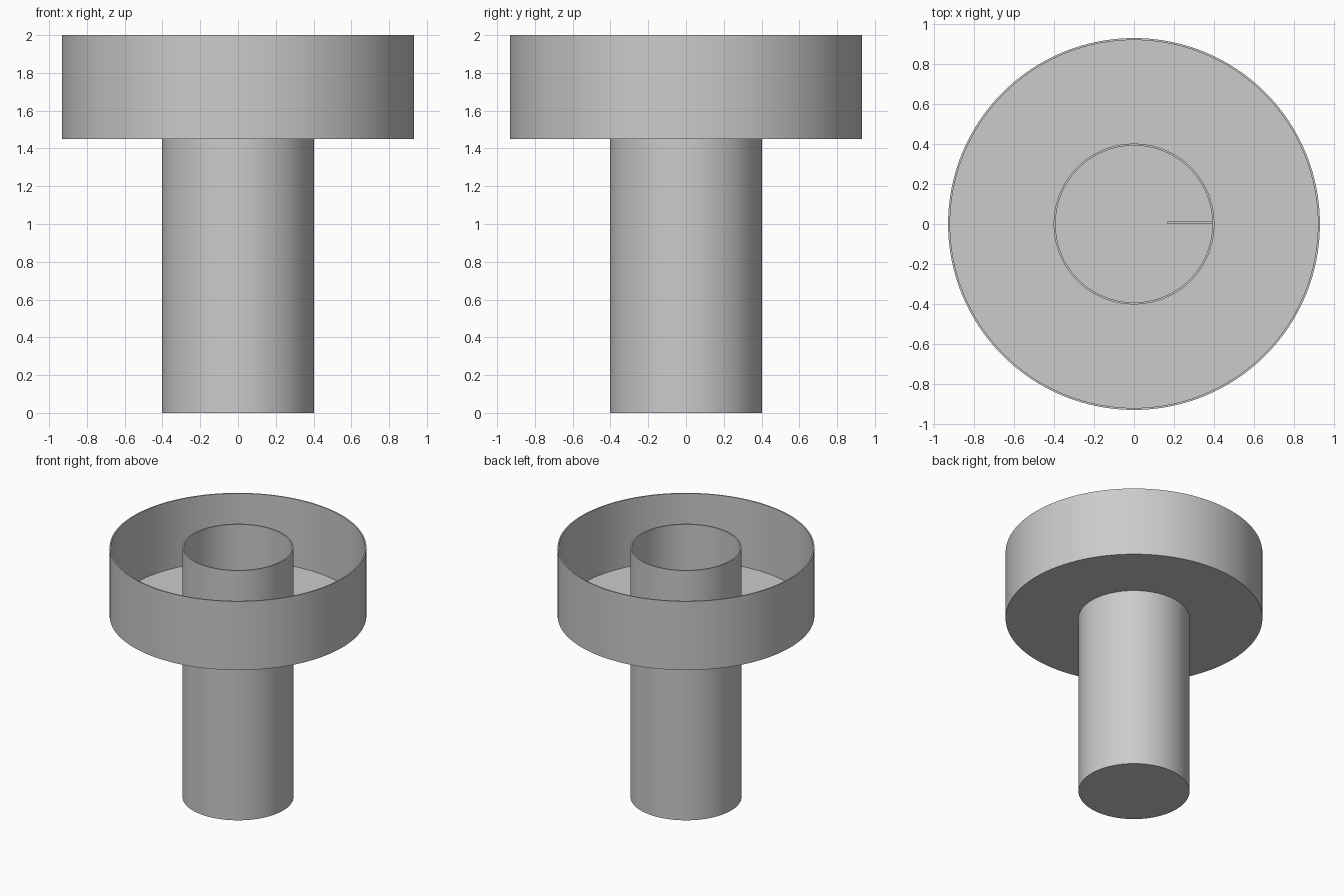
import bpy
import bmesh
import math

cube = bpy.data.objects.get("Cube")
if cube:
    bpy.data.objects.remove(cube)

SEGMENTS = 128
WALL = 0.01
TOP = 2.0
BOWL_BASE = 1.45
BOWL_R = 0.932
TUBE_R = 0.403

grey = bpy.data.materials.new("light grey")
grey.use_nodes = True
colour = (0.6, 0.6, 0.6, 1)
grey.diffuse_color = colour
grey.node_tree.nodes["Principled BSDF"].inputs["Base Color"].default_value = colour


def finish(name, bm):
    """Turn a bmesh into a grey object with sharp-edged smooth shading."""
    bmesh.ops.remove_doubles(bm, verts=bm.verts, dist=1e-5)
    bmesh.ops.recalc_face_normals(bm, faces=bm.faces)
    mesh = bpy.data.meshes.new(name)
    bm.to_mesh(mesh)
    bm.free()
    mesh.materials.append(grey)
    obj = bpy.data.objects.new(name, mesh)
    bpy.context.collection.objects.link(obj)
    bpy.ops.object.select_all(action="DESELECT")
    obj.select_set(True)
    bpy.context.view_layer.objects.active = obj
    bpy.ops.object.shade_smooth_by_angle(angle=math.radians(30))
    return obj


def lathe(name, profile, closed=False):
    """Revolve a (radius, height) profile around the z axis."""
    bm = bmesh.new()
    verts = [bm.verts.new((r, 0, z)) for r, z in profile]
    edges = [bm.edges.new(pair) for pair in zip(verts, verts[1:])]
    if closed:
        edges.append(bm.edges.new((verts[-1], verts[0])))
    bmesh.ops.spin(bm, geom=verts + edges, cent=(0, 0, 0), axis=(0, 0, 1),
                   angle=math.tau, steps=SEGMENTS)
    return finish(name, bm)


# Inner tube, closed at the bottom and open at the top
inner = TUBE_R - WALL
lathe("inner_tube", [(0, 0), (TUBE_R, 0), (TUBE_R, TOP),
                     (inner, TOP), (inner, WALL), (0, WALL)])

# Wide open tray around the upper part of the tube
lathe("outer_tray", [(TUBE_R, BOWL_BASE), (BOWL_R, BOWL_BASE), (BOWL_R, TOP),
                     (BOWL_R - WALL, TOP), (BOWL_R - WALL, BOWL_BASE + WALL),
                     (TUBE_R, BOWL_BASE + WALL)], closed=True)

# Thin fin on the inside wall of the tube
bm = bmesh.new()
bmesh.ops.create_cube(bm, size=1)
fin_size = (0.23, 0.012, 0.24)
bmesh.ops.scale(bm, vec=fin_size, verts=bm.verts)
bmesh.ops.translate(bm, vec=(0.282, 0.006, WALL + fin_size[2] / 2), verts=bm.verts)
finish("inner_fin", bm)
